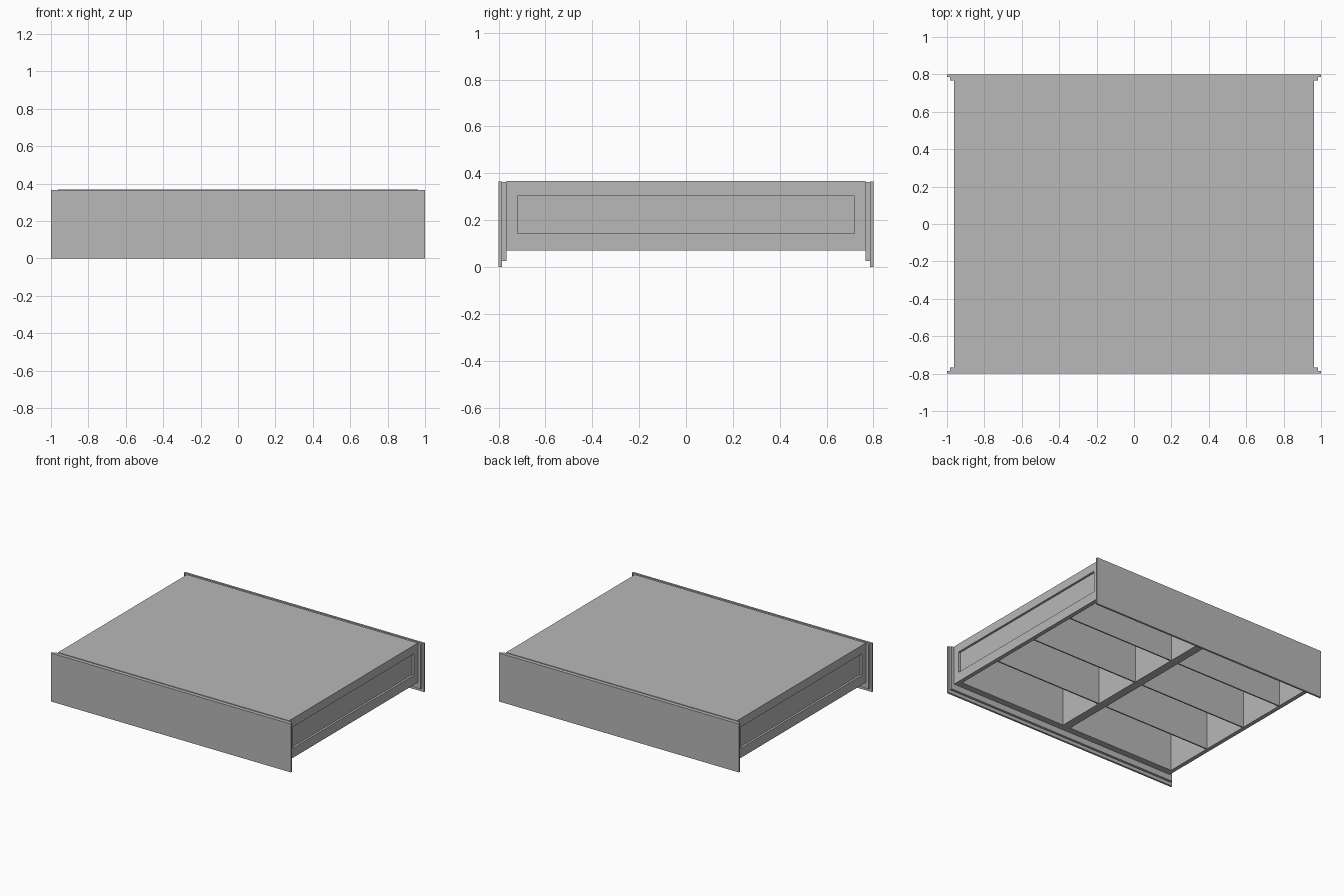
import bpy, bmesh

if "Cube" in bpy.data.objects:
    bpy.data.objects.remove(bpy.data.objects["Cube"])

# One plain grey for the whole piece
grey = bpy.data.materials.new("plain_grey")
grey.diffuse_color = (0.48, 0.48, 0.48, 1.0)
grey.use_nodes = True
grey.node_tree.nodes["Principled BSDF"].inputs["Base Color"].default_value = grey.diffuse_color


def box(name, x, y, z):
    """Axis-aligned box from (min, max) pairs."""
    bm = bmesh.new()
    bmesh.ops.create_cube(bm, size=1.0)
    for v in bm.verts:
        v.co = [r[0] if c < 0 else r[1] for c, r in zip(v.co, (x, y, z))]
    return finish(name, bm)


def finish(name, bm):
    bmesh.ops.recalc_face_normals(bm, faces=bm.faces)
    mesh = bpy.data.meshes.new(name)
    bm.to_mesh(mesh)
    bm.free()
    mesh.materials.append(grey)
    obj = bpy.data.objects.new(name, mesh)
    bpy.context.collection.objects.link(obj)
    return obj


HX, HY = 0.963, 0.767        # outer half sizes of the body
IX, IY = 0.932, 0.717        # inner half sizes of the body
LOW, HIGH = 0.07, 0.367      # body height range
ROOF = 0.355                 # underside of the top panel


def side_wall(name, s):
    """Side wall with a sunken rectangular panel on its outer face."""
    bm = bmesh.new()
    bmesh.ops.create_cube(bm, size=1.0)
    for v in bm.verts:
        v.co = (s * (HX if v.co.x * s > 0 else IX),
                HY if v.co.y > 0 else -HY,
                ROOF if v.co.z > 0 else LOW)
    bm.normal_update()
    outer = [f for f in bm.faces if f.normal.x * s > 0.9]
    bmesh.ops.inset_individual(bm, faces=outer, thickness=0.03)
    for depth in (0.0, 0.016):
        if depth:
            bmesh.ops.inset_individual(bm, faces=outer, thickness=0.01)
        for v in outer[0].verts:
            v.co = (s * (HX - depth),
                    0.72 if v.co.y > 0 else -0.72,
                    0.303 if v.co.z > 0.21 else 0.142)
    finish(name, bm)


# Top panel
box("top_panel", (-HX, HX), (-HY, HY), (ROOF, HIGH))

# Paired walls and stepped end boards
for s, side, end in ((-1, "left", "front"), (1, "right", "back")):
    side_wall(side + "_wall", s)
    box(end + "_wall", (-IX, IX), sorted((s * IY, s * HY)), (LOW, ROOF))
    box(end + "_backing_board", (-0.985, 0.985),
        sorted((s * HY, s * 0.785)), (0.025, 0.362))
    box(end + "_board", (-1, 1), sorted((s * 0.785, s * 0.8)), (0, 0.365))

# Centre partition and thin cross dividers of the open underside
box("centre_partition", (-0.032, 0.032), (-IY, IY), (LOW, ROOF))
for s, side in ((-1, "left"), (1, "right")):
    for i, y in enumerate((-0.338, 0.047, 0.43)):
        box(f"{side}_divider_{i + 1}", sorted((s * 0.032, s * IX)),
            (y - 0.005, y + 0.005), (LOW, ROOF))
